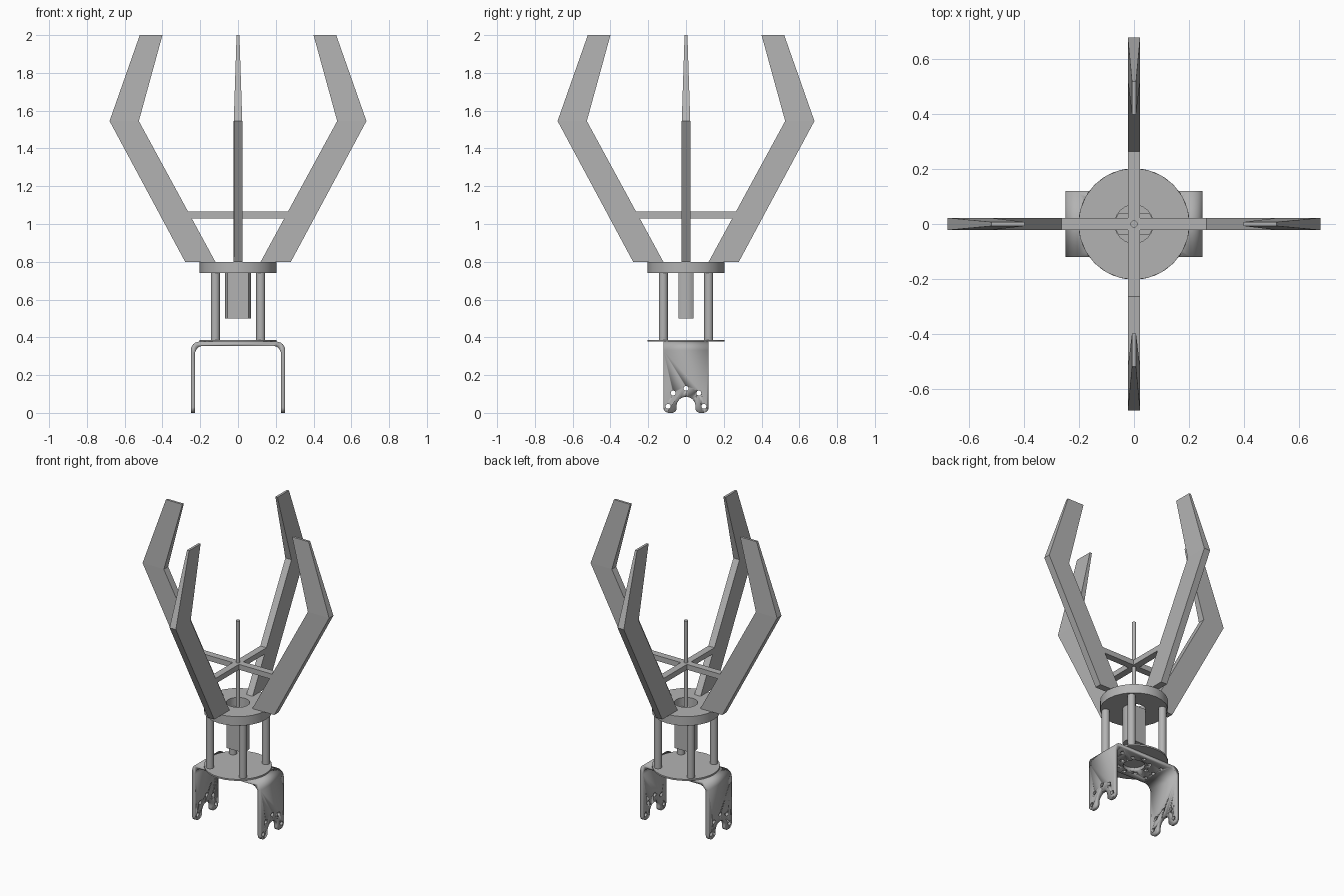
import bpy, bmesh
from math import sin, cos, pi, radians
from mathutils import Matrix, Vector

if "Cube" in bpy.data.objects:
    bpy.data.objects.remove(bpy.data.objects["Cube"])

# One plain grey for everything
grey = bpy.data.materials.new("plain grey")
grey.use_nodes = True
grey.diffuse_color = (0.45, 0.45, 0.45, 1)
grey.node_tree.nodes["Principled BSDF"].inputs["Base Color"].default_value = grey.diffuse_color


def finish(name, bm, smooth=True):
    bmesh.ops.recalc_face_normals(bm, faces=bm.faces)
    mesh = bpy.data.meshes.new(name)
    bm.to_mesh(mesh)
    bm.free()
    mesh.materials.append(grey)
    obj = bpy.data.objects.new(name, mesh)
    bpy.context.collection.objects.link(obj)
    if smooth:
        bpy.ops.object.select_all(action='DESELECT')
        bpy.context.view_layer.objects.active = obj
        obj.select_set(True)
        bpy.ops.object.shade_smooth_by_angle(angle=radians(30))
    return obj


def loft(bm, loops, close=False):
    """Skin equal-length loops of points; cap the ends unless closed."""
    rings = [[bm.verts.new(p) for p in loop] for loop in loops]
    pairs = list(zip(rings, rings[1:])) + ([(rings[-1], rings[0])] if close else [])
    n = len(rings[0])
    for a, b in pairs:
        for i in range(n):
            j = (i + 1) % n
            bm.faces.new((a[i], a[j], b[j], b[i]))
    if not close:
        bm.faces.new(rings[0])
        bm.faces.new(rings[-1])


def prism(bm, outline, axis, low, high):
    place = {'x': lambda a, b, t: (t, a, b),
             'y': lambda a, b, t: (a, t, b),
             'z': lambda a, b, t: (a, b, t)}[axis]
    loft(bm, [[place(a, b, t) for a, b in outline] for t in (low, high)])


def arc(cx, cy, r, start, end, steps=8):
    angles = [radians(start + (end - start) * i / steps) for i in range(steps + 1)]
    return [(cx + r * cos(t), cy + r * sin(t)) for t in angles]


def circle(cx, cy, r, n=24):
    return arc(cx, cy, r, 0, 360, n)[:-1]


def solid(name, outline, axis, low, high):
    bm = bmesh.new()
    prism(bm, outline, axis, low, high)
    return finish(name, bm)


def cut(obj, cutter, operation):
    mod = obj.modifiers.new("cut", 'BOOLEAN')
    mod.object, mod.operation, mod.solver = cutter, operation, 'EXACT'
    bpy.context.view_layer.objects.active = obj
    bpy.ops.object.modifier_apply(modifier=mod.name)
    bpy.data.objects.remove(cutter)


# Folded U bracket: bent strip, trimmed to the forked leg silhouette, then drilled
W, TOP, T = 0.25, 0.377, 0.022
strip = ([(W, -0.01)] + arc(W - 0.045, TOP - 0.045, 0.045, 0, 90)
         + arc(0.045 - W, TOP - 0.045, 0.045, 90, 180) + [(-W, -0.01), (T - W, -0.01)]
         + arc(T - W + 0.045, TOP - T - 0.045, 0.045, 180, 90)
         + arc(W - T - 0.045, TOP - T - 0.045, 0.045, 90, 0) + [(W - T, -0.01)])
bracket = solid("mounting_bracket", strip, 'y', -0.15, 0.15)
fork = ([(0.12, 0.5), (-0.12, 0.5)] + arc(-0.09, 0.03, 0.03, 180, 270)
        + arc(-0.075, 0.025, 0.025, 270, 360) + arc(0, 0.035, 0.05, 180, 0, 16)
        + arc(0.075, 0.025, 0.025, 180, 270) + arc(0.09, 0.03, 0.03, 270, 360))
cut(bracket, solid("fork_cutter", fork, 'x', -0.4, 0.4), 'INTERSECT')

drill = bmesh.new()
for y, z in ((0, 0.13), (0.068, 0.105), (-0.068, 0.105), (0.095, 0.035), (-0.095, 0.035)):
    prism(drill, circle(y, z, 0.013, 16), 'x', -0.4, 0.4)
prism(drill, circle(0, 0, 0.065), 'z', 0.3, 0.45)
for i in range(8):
    a = pi * i / 4
    prism(drill, circle(0.093 * cos(a), 0.093 * sin(a), 0.012, 12), 'z', 0.3, 0.45)
for x in (-0.15, 0.15):
    for y in (-0.07, 0, 0.07):
        prism(drill, circle(x, y, 0.012, 12), 'z', 0.3, 0.45)
cut(bracket, finish("drill_cutter", drill), 'DIFFERENCE')

# Thin lower plate and four spacer posts
solid("lower_plate", circle(0, 0, 0.203, 32), 'z', 0.377, 0.387)
for side, x in (("left", 0.12), ("right", -0.12)):
    for end, y in (("front", -0.12), ("back", 0.12)):
        solid(f"{end}_{side}_post", circle(x, y, 0.024, 16), 'z', 0.385, 0.745)

# Upper disc with a round centre hole
bm = bmesh.new()
loft(bm, [[(x, y, z) for x, y in circle(0, 0, r, 24)]
          for r, z in ((0.203, 0.74), (0.203, 0.8), (0.07, 0.8), (0.07, 0.74))], close=True)
finish("upper_disc", bm)

# Motor with two flat sides, and its long shaft
motor = arc(0, 0, 0.069, -35, 35) + arc(0, 0, 0.069, 145, 215)
solid("motor", motor, 'z', 0.5, 0.745)
solid("motor_shaft", circle(0, 0, 0.013, 16), 'z', 0.74, 1.34)

# Four bent fingers, tapering in thickness above the knuckle
sections = ((0.12, 0.28, 0.8, 0.0225), (0.525, 0.68, 1.545, 0.0225), (0.4, 0.52, 2.0, 0.0075))
for i, name in enumerate(("left", "back", "right", "front")):
    bm = bmesh.new()
    loft(bm, [[(a, -h, z), (b, -h, z), (b, h, z), (a, h, z)] for a, b, z, h in sections])
    bm.transform(Matrix.Rotation(pi / 2 * i, 4, 'Z'))
    finish(f"{name}_finger", bm, smooth=False)

# Crossed braces joining opposite fingers
brace = [(-0.247, 1.03), (0.247, 1.03), (0.266, 1.065), (-0.266, 1.065)]
for name, axis in (("side_brace", 'y'), ("depth_brace", 'x')):
    solid(name, brace, axis, -0.0225, 0.0225)
